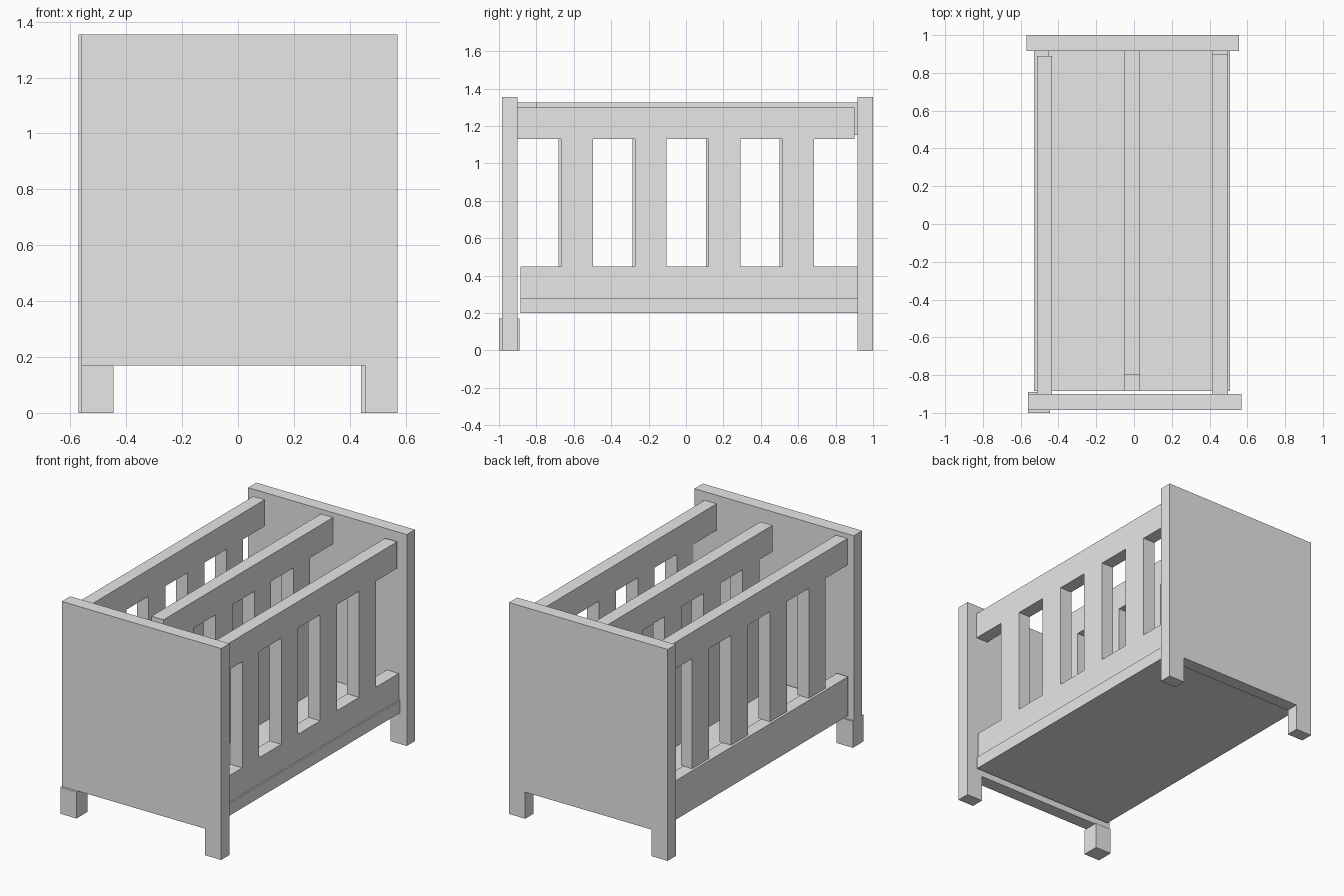
import bpy
import bmesh
from mathutils import Matrix, Vector

cube = bpy.data.objects.get("Cube")
if cube:
    bpy.data.objects.remove(cube, do_unlink=True)

# One plain grey for the whole piece
grey = bpy.data.materials.new("plain_grey")
grey.use_nodes = True
grey.diffuse_color = (0.8, 0.8, 0.8, 1)
grey.node_tree.nodes["Principled BSDF"].inputs["Base Color"].default_value = (0.8, 0.8, 0.8, 1)


def box(name, xs, ys, zs):
    """Flat-faced box spanning the given (low, high) ranges."""
    lo, hi = (Vector(p) for p in zip(xs, ys, zs))
    bm = bmesh.new()
    place = Matrix.Translation((lo + hi) / 2) @ Matrix.Diagonal((*(hi - lo), 1))
    bmesh.ops.create_cube(bm, size=1, matrix=place)
    mesh = bpy.data.meshes.new(name)
    bm.to_mesh(mesh)
    bm.free()
    mesh.materials.append(grey)
    obj = bpy.data.objects.new(name, mesh)
    bpy.context.collection.objects.link(obj)
    return obj


PANEL_BOTTOM, TOP = 0.17, 1.355
BASE_TOP, LOWER_TOP = 0.28, 0.45
BASE_Y = (-0.885, 0.917)
FOOT_W = 0.115


def fence(name, xs, lower_xs, top_ys, top_zs, shift):
    """Top rail, lower rail and four evenly spaced slats."""
    box(name + "_top_rail", xs, top_ys, top_zs)
    box(name + "_lower_rail", lower_xs, BASE_Y, (BASE_TOP, LOWER_TOP))
    for i in range(4):
        y = -0.667 + i * 0.394 + shift
        box(f"{name}_slat_{i + 1}", xs, (y, y + 0.17), (LOWER_TOP, top_zs[0]))


# End panels
front_x, front_y = (-0.56, 0.57), (-0.985, -0.90)
back_x, back_y = (-0.57, 0.555), (0.917, 1.0)
box("front_panel", front_x, front_y, (PANEL_BOTTOM, TOP))
box("back_panel", back_x, back_y, (PANEL_BOTTOM, TOP))

# Feet, the front right one being a thicker block
foot_z = (0, PANEL_BOTTOM)
box("front_right_foot", (front_x[0], front_x[0] + FOOT_W), (-1.0, -0.89), foot_z)
box("front_left_foot", (front_x[1] - FOOT_W, front_x[1]), front_y, foot_z)
box("back_right_foot", (back_x[0], back_x[0] + FOOT_W), back_y, foot_z)
box("back_left_foot", (back_x[1] - FOOT_W, back_x[1]), back_y, foot_z)

# Base board
box("base_board", (-0.53, 0.507), BASE_Y, (0.20, BASE_TOP))

# Two side fences and the middle divider
fence("left_side", (0.413, 0.498), (0.413, 0.498), (-0.90, 0.90), (1.13, 1.30), 0)
fence("right_side", (-0.514, -0.433), (-0.53, -0.45), (-0.90, 0.89), (1.155, 1.325), -0.014)
fence("middle", (-0.053, 0.032), (-0.053, 0.032), (-0.80, 0.917), (1.155, 1.325), 0)
